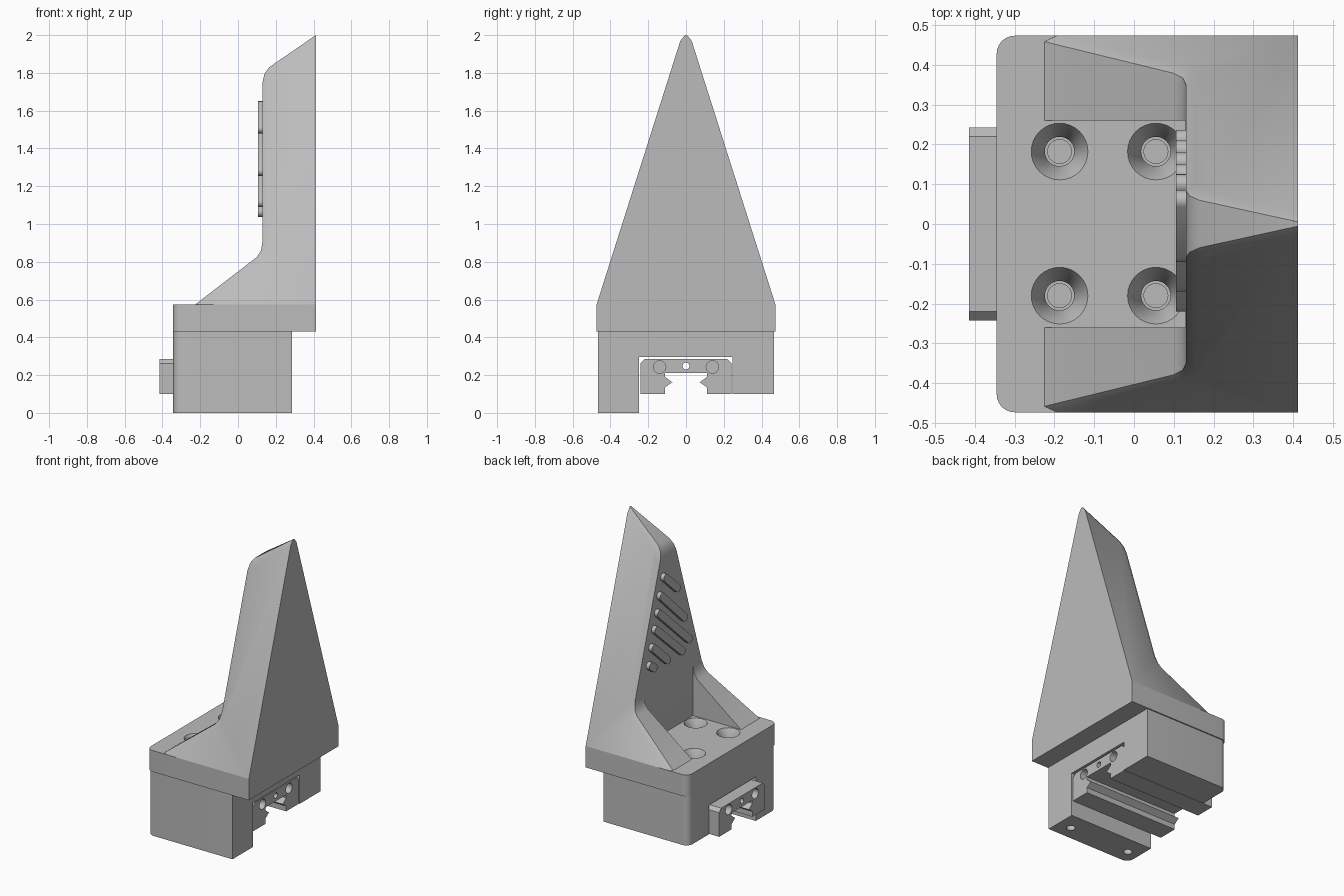
import bpy, bmesh, math
from mathutils import Matrix, Vector

cube = bpy.data.objects.get("Cube")
if cube:
    bpy.data.objects.remove(cube, do_unlink=True)

grey = bpy.data.materials.new("plain grey")
grey.use_nodes = True
colour = (0.5, 0.5, 0.5, 1)
grey.diffuse_color = colour
grey.node_tree.nodes["Principled BSDF"].inputs["Base Color"].default_value = colour


def finish(name, bm):
    bmesh.ops.recalc_face_normals(bm, faces=bm.faces)
    mesh = bpy.data.meshes.new(name)
    bm.to_mesh(mesh)
    bm.free()
    mesh.materials.append(grey)
    ob = bpy.data.objects.new(name, mesh)
    bpy.context.collection.objects.link(ob)
    return ob


def prism(name, outline, axis, lo, hi):
    """Extrude a closed outline along x (outline in y, z) or z (outline in x, y)."""
    bm = bmesh.new()
    place = (lambda a, b, t: (t, a, b)) if axis == "x" else (lambda a, b, t: (a, b, t))
    face = bm.faces.new([bm.verts.new(place(a, b, lo)) for a, b in outline])
    new = bmesh.ops.extrude_face_region(bm, geom=[face])["geom"]
    verts = [v for v in new if isinstance(v, bmesh.types.BMVert)]
    bmesh.ops.translate(bm, verts=verts, vec=place(0, 0, hi - lo))
    return finish(name, bm)


def cylinder(start, end, r1, r2=None):
    start, end = Vector(start), Vector(end)
    span = end - start
    turn = span.to_track_quat("Z", "Y").to_matrix().to_4x4()
    bm = bmesh.new()
    bmesh.ops.create_cone(bm, cap_ends=True, segments=32, radius1=r1,
                          radius2=r1 if r2 is None else r2, depth=span.length,
                          matrix=Matrix.Translation((start + end) / 2) @ turn)
    return finish("cutter", bm)


def cut(ob, cutter):
    mod = ob.modifiers.new("cut", "BOOLEAN")
    mod.operation, mod.solver, mod.object = "DIFFERENCE", "EXACT", cutter
    bpy.context.view_layer.objects.active = ob
    bpy.ops.object.modifier_apply(modifier=mod.name)
    bpy.data.objects.remove(cutter, do_unlink=True)


def footprint(x0, x1, half, r):
    """Rectangle with its two -x corners rounded."""
    pts = [(x1, -half), (x1, half)]
    for sign in (1, -1):
        arc = [math.radians(90 + 15 * i) for i in range(7)]
        corner = [(x0 + r + r * math.cos(a), sign * (half - r + r * math.sin(a))) for a in arc]
        pts += corner if sign > 0 else corner[::-1]
    return pts


# Lower block with one long foot and a channel for the carriage
block = prism("lower_block", footprint(-0.343, 0.285, 0.465, 0.045), "z", 0, 0.432)
channel = [(-0.248, -0.1), (0.6, -0.1), (0.6, 0.1), (0.245, 0.1), (0.245, 0.295), (-0.248, 0.295)]
cut(block, prism("cutter", channel, "x", -0.6, 0.6))
for x in (-0.26, 0.19):
    cut(block, cylinder((x, -0.37, -0.02), (x, -0.37, 0.15), 0.027))

# Wider slab on top of the block
slab = prism("upper_slab", footprint(-0.345, 0.412, 0.473, 0.045), "z", 0.432, 0.575)

# Sliding carriage: an inverted U with ridged inner flanks
half = [(0.0, 0.21), (0.11, 0.21), (0.11, 0.19), (0.09, 0.175), (0.072, 0.162),
        (0.09, 0.15), (0.11, 0.135), (0.11, 0.1), (0.242, 0.1), (0.242, 0.262), (0.22, 0.284)]
carriage = prism("sliding_carriage", half + [(-y, z) for y, z in half[:0:-1]], "x", -0.415, 0.28)
for end, depth in ((-0.415, 0.05), (0.28, -0.05)):
    for y in (-0.14, 0.14):
        cut(carriage, cylinder((end - depth, y, 0.243), (end + depth, y, 0.243), 0.033))
cut(carriage, cylinder((-0.5, 0, 0.248), (0.4, 0, 0.248), 0.018))

# Countersunk screw holes
for x in (-0.187, 0.055):
    for y in (-0.18, 0.182):
        cut(slab, cylinder((x, y, 0.4), (x, y, 0.6), 0.037))
        cut(slab, cylinder((x, y, 0.515), (x, y, 0.58), 0.037, 0.074))
        cut(block, cylinder((x, y, 0.27), (x, y, 0.46), 0.037))
        cut(carriage, cylinder((x, y, 0.23), (x, y, 0.3), 0.03))

# Tapering back fin with a chamfered rim and two side gussets
inner = [(-0.225, 0.575), (0.1, 0.825), (0.122, 0.86), (0.13, 0.91),
         (0.13, 1.75), (0.14, 1.795), (0.165, 1.83), (0.412, 2.0)]
outer = [(-0.193, 0.575), (0.118, 0.81), (0.145, 0.85), (0.155, 0.91),
         (0.155, 1.74), (0.163, 1.78), (0.188, 1.812), (0.412, 1.97)]


def half_width(z):
    return 0.473 - 0.443 * (z - 0.575) / 1.395


bm = bmesh.new()
rows = []
for (xi, zi), (xo, zo) in zip(inner, outer):
    wi, wo = half_width(zi) - 0.015, half_width(zo)
    rows.append([bm.verts.new(p) for p in
                 ((xo, wo, zo), (xi, wi, zi), (xi, -wi, zi), (xo, -wo, zo))])
back = [bm.verts.new((0.412, s * 0.473, 0.575)) for s in (1, -1)]
for low, high in zip(rows, rows[1:]):
    for k in range(3):
        bm.faces.new((low[k], low[k + 1], high[k + 1], high[k]))
for k, corner in ((0, back[0]), (3, back[1])):
    bm.faces.new([row[k] for row in rows] + [corner])
bm.faces.new([back[0]] + rows[-1] + [back[1]])
bm.faces.new([back[0]] + rows[0] + [back[1]])
fin = finish("back_fin", bm)
pocket = [(-0.26, 0.5), (0.26, 0.5), (0.26, 0.905), (-0.26, 0.905)]
cut(fin, prism("cutter", pocket, "x", -0.6, 0.129))

# Slanted raised grip ribs: y and z of the upper and lower ends
ribs = [(0.06, 1.625, -0.07, 1.505), (0.1, 1.515, -0.145, 1.28), (0.125, 1.41, -0.195, 1.115),
        (0.155, 1.31, -0.12, 1.063), (0.185, 1.2, 0.035, 1.063), (0.212, 1.09, 0.175, 1.063)]
parts = [block, slab, carriage, fin]
for y0, z0, y1, z1 in ribs:
    tilt = math.atan2(z0 - z1, y0 - y1)
    outline = []
    for cy, cz, turn in ((y0, z0, -90), (y1, z1, 90)):
        for i in range(9):
            a = tilt + math.radians(turn + 22.5 * i)
            outline.append((cy + 0.025 * math.cos(a), cz + 0.025 * math.sin(a)))
    parts.append(prism("grip_rib", outline, "x", 0.105, 0.14))

# Smooth the round parts, keep the edges sharp
bpy.ops.object.select_all(action="DESELECT")
for ob in parts:
    ob.select_set(True)
bpy.context.view_layer.objects.active = fin
bpy.ops.object.shade_smooth_by_angle(angle=math.radians(30))
